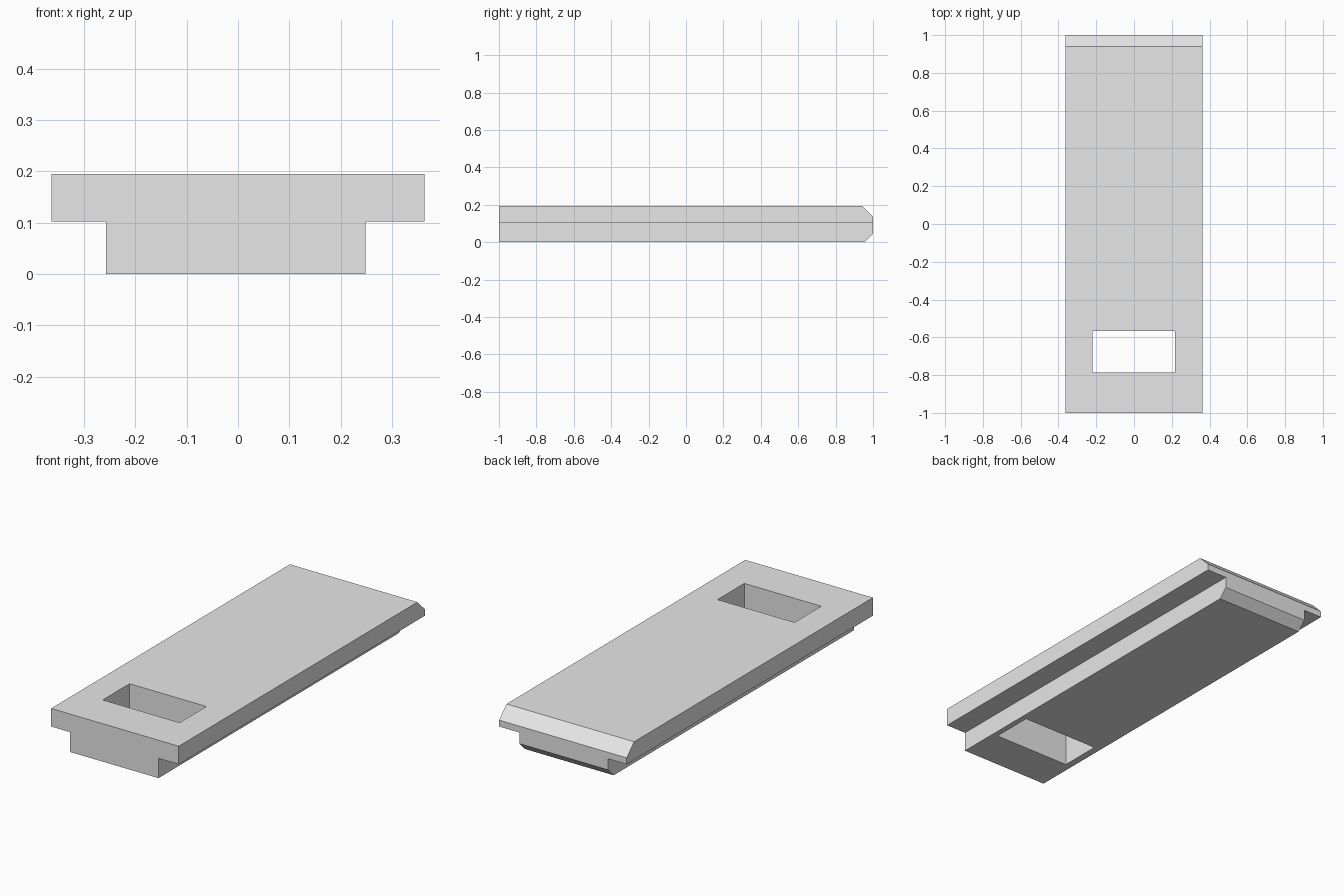
import bpy, bmesh
from mathutils import Vector

cube = bpy.data.objects.get("Cube")
if cube:
    bpy.data.objects.remove(cube, do_unlink=True)

grey = bpy.data.materials.new("plain_grey")
grey.use_nodes = True
grey.diffuse_color = (0.8, 0.8, 0.8, 1)
grey.node_tree.nodes["Principled BSDF"].inputs["Base Color"].default_value = (0.8, 0.8, 0.8, 1)


def add_object(name, bm):
    bmesh.ops.recalc_face_normals(bm, faces=bm.faces)
    mesh = bpy.data.meshes.new(name)
    bm.to_mesh(mesh)
    bm.free()
    mesh.materials.append(grey)
    obj = bpy.data.objects.new(name, mesh)
    bpy.context.collection.objects.link(obj)
    return obj


def extrude_profile(points, y0, y1):
    """Extrude an (x, z) outline along y."""
    bm = bmesh.new()
    face = bm.faces.new([bm.verts.new((x, y0, z)) for x, z in points])
    grown = bmesh.ops.extrude_face_region(bm, geom=[face], use_keep_orig=True)
    verts = [v for v in grown["geom"] if isinstance(v, bmesh.types.BMVert)]
    bmesh.ops.translate(bm, verts=verts, vec=(0, y1 - y0, 0))
    return bm


def chamfer(bm, point, normal):
    """Slice off everything beyond a plane and cap the cut."""
    geom = bm.verts[:] + bm.edges[:] + bm.faces[:]
    cut = bmesh.ops.bisect_plane(bm, geom=geom, plane_co=Vector(point),
                                 plane_no=Vector(normal).normalized(), clear_outer=True)
    edges = [e for e in cut["geom_cut"] if isinstance(e, bmesh.types.BMEdge)]
    bmesh.ops.contextual_create(bm, geom=edges)


# T-shaped sliding bar with both edges of the back end chamfered
half, left, right, step, top = 0.363, 0.248, -0.257, 0.102, 0.195
body = extrude_profile([(right, 0), (left, 0), (left, step), (half, step),
                        (half, top), (-half, top), (-half, step), (right, step)], -1, 1)
chamfer(body, (0, 0.94, top), (0, 1, 1))
chamfer(body, (0, 0.955, 0), (0, 1, -1))
bar = add_object("sliding_bar", body)

# Rectangular slot through the front part
slot = add_object("slot_cutter", extrude_profile(
    [(-0.22, -0.1), (0.218, -0.1), (0.218, 0.3), (-0.22, 0.3)], -0.785, -0.567))
slot.hide_render = True
slot.hide_set(True)
cut = bar.modifiers.new("slot", 'BOOLEAN')
cut.operation = 'DIFFERENCE'
cut.solver = 'EXACT'
cut.object = slot
